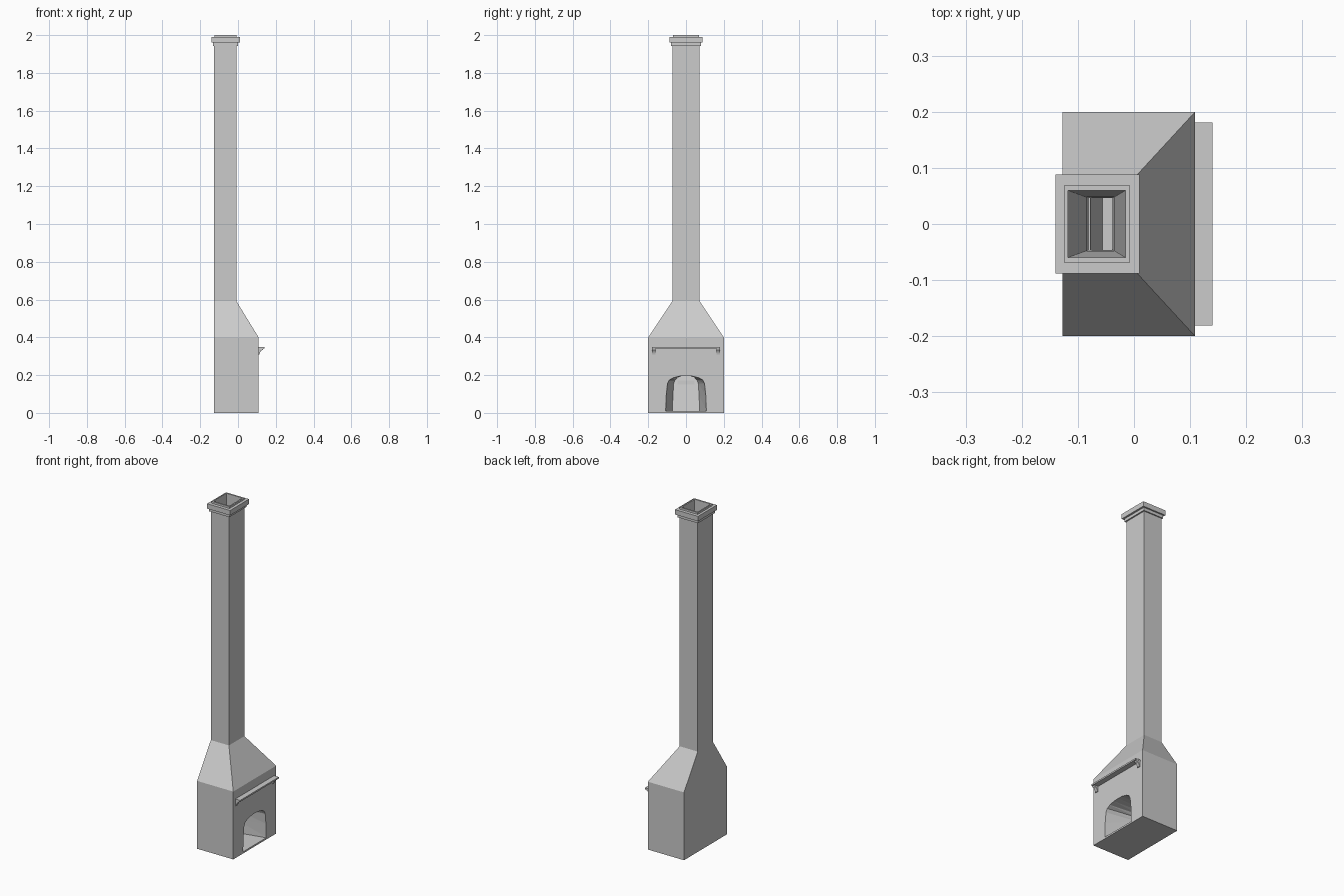
import bpy, bmesh

if "Cube" in bpy.data.objects:
    bpy.data.objects.remove(bpy.data.objects["Cube"])


def loft(name, rings):
    """Closed mesh skinned through rings with equal point counts."""
    bm = bmesh.new()
    loops = [[bm.verts.new(p) for p in r] for r in rings]
    n = len(loops[0])
    for a, b in zip(loops, loops[1:]):
        for i in range(n):
            j = (i + 1) % n
            bm.faces.new((a[i], a[j], b[j], b[i]))
    bm.faces.new(loops[0][::-1])
    bm.faces.new(loops[-1])
    bmesh.ops.recalc_face_normals(bm, faces=bm.faces)
    bmesh.ops.connect_verts_nonplanar(bm, angle_limit=0.002, faces=bm.faces)
    me = bpy.data.meshes.new(name)
    bm.to_mesh(me)
    bm.free()
    ob = bpy.data.objects.new(name, me)
    bpy.context.collection.objects.link(ob)
    return ob


def rect(x0, x1, y, z):
    return [(x0, -y, z), (x1, -y, z), (x1, y, z), (x0, y, z)]


def cut(target, cutter):
    m = target.modifiers.new("cut", 'BOOLEAN')
    m.operation, m.solver, m.object = 'DIFFERENCE', 'EXACT', cutter
    bpy.context.view_layer.objects.active = target
    bpy.ops.object.modifier_apply(modifier=m.name)
    bpy.data.objects.remove(cutter)


# Hearth body, sloping shoulders and tall shaft
X0, X1, Y = -0.127, -0.009, 0.072
body = loft("chimney_body", [
    rect(X0, 0.109, 0.2, 0), rect(X0, 0.109, 0.2, 0.4),
    rect(X0, X1, Y, 0.592), rect(X0, X1, Y, 1.943),
    # stepped cap and rim
    rect(X0 - .006, X1 + .008, Y + .007, 1.943),
    rect(X0 - .006, X1 + .008, Y + .007, 1.96),
    rect(-0.14, 0.01, 0.088, 1.96), rect(-0.14, 0.01, 0.088, 1.989),
    rect(-0.125, -0.007, 0.069, 1.989), rect(-0.125, -0.007, 0.069, 2.0)])

# Arched firebox, narrowing toward a leaning back wall
half = [(0.11, 0.01), (0.107, 0.09), (0.1, 0.155), (0.09, 0.174),
        (0.068, 0.186), (0.035, 0.194)]
arch = half + [(0, 0.196)] + [(-y, z) for y, z in reversed(half)]
cut(body, loft("firebox_cutter", [
    [(0.12, y, z) for y, z in arch],
    [(-0.055 - 0.15 * z, y * 0.65, z) for y, z in arch]]))

# Flue running down to the throat above the firebox
cut(body, loft("flue_cutter", [
    rect(-0.08, -0.04, 0.046, 0.15), rect(-0.085, -0.035, 0.048, 0.3),
    rect(-0.118, -0.015, 0.06, 0.58), rect(-0.118, -0.015, 0.06, 2.05)]))

# Mantel shelf
loft("mantel_shelf", [rect(0.105, 0.14, 0.181, z) for z in (0.34, 0.349)])

# Curved shelf brackets
profile = [(0.105, 0.342), (0.135, 0.342), (0.131, 0.334), (0.122, 0.329),
           (0.117, 0.32), (0.114, 0.309), (0.105, 0.309)]
for side, y in (("left", -0.171), ("right", 0.171)):
    loft("bracket_" + side,
         [[(x, y + d, z) for x, z in profile] for d in (-0.009, 0.009)])
